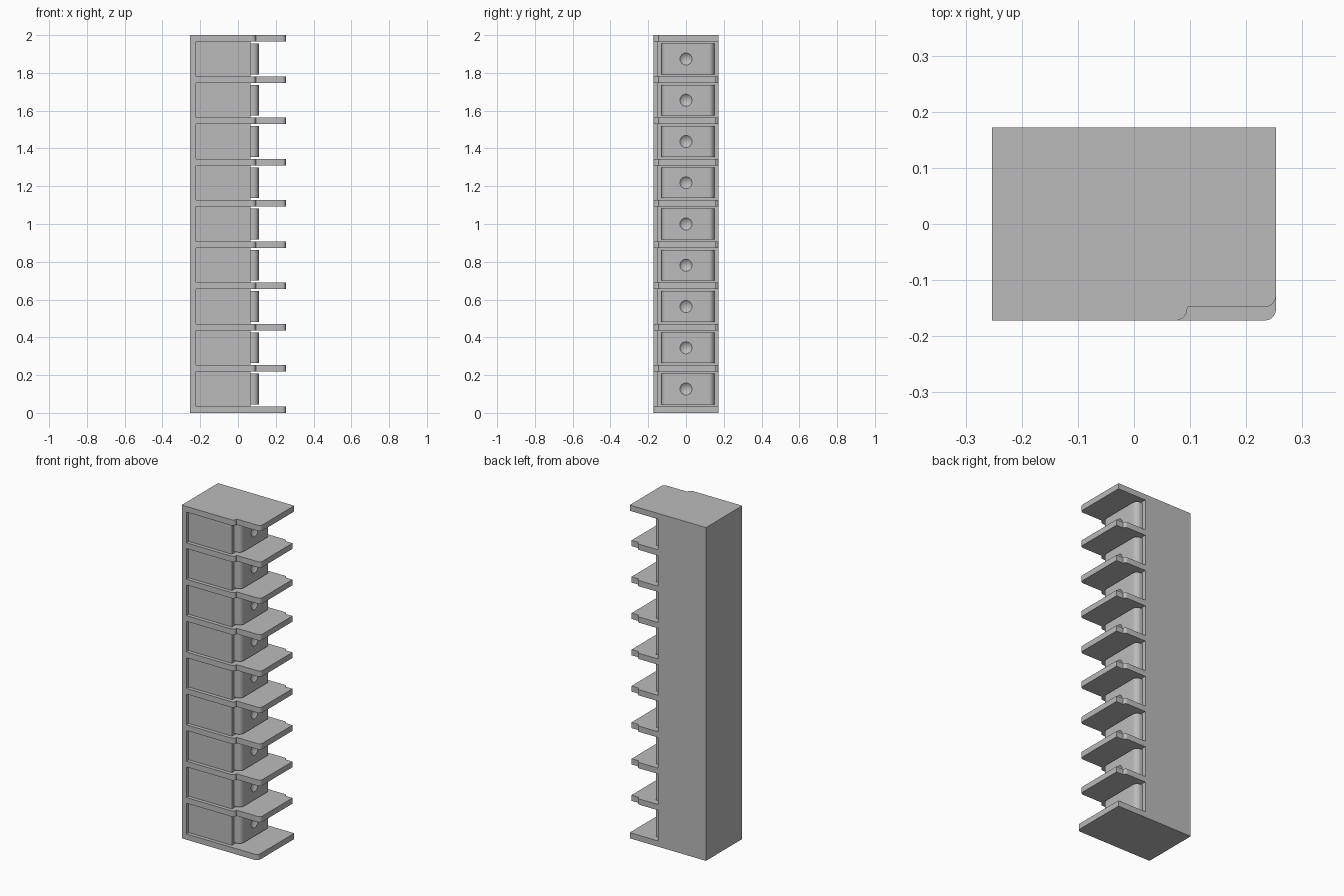
import bpy, bmesh, math
from mathutils import Matrix

if "Cube" in bpy.data.objects:
    bpy.data.objects.remove(bpy.data.objects["Cube"])

PITCH, THICK, BAYS = 0.2184, 0.0344, 9
X0, X1, Y0, Y1 = -0.253, 0.253, -0.172, 0.172

grey = bpy.data.materials.new("plain_grey")
grey.diffuse_color = (0.5, 0.5, 0.5, 1)
grey.use_nodes = True
grey.node_tree.nodes["Principled BSDF"].inputs["Base Color"].default_value = grey.diffuse_color


def arc(cx, cy, r, a0, a1, n=6):
    return [(cx + r * math.cos(math.radians(a0 + (a1 - a0) * i / n)),
             cy + r * math.sin(math.radians(a0 + (a1 - a0) * i / n))) for i in range(n + 1)]


def prism(bm, pts, z0, z1):
    """Closed upright prism from a counter-clockwise plan profile."""
    lo = [bm.verts.new((x, y, z0)) for x, y in pts]
    hi = [bm.verts.new((x, y, z1)) for x, y in pts]
    bm.faces.new(lo[::-1])
    bm.faces.new(hi)
    n = len(pts)
    for i in range(n):
        j = (i + 1) % n
        bm.faces.new((lo[i], lo[j], hi[j], hi[i]))


def make(name, bm):
    bmesh.ops.recalc_face_normals(bm, faces=bm.faces)
    me = bpy.data.meshes.new(name)
    bm.to_mesh(me)
    bm.free()
    me.materials.append(grey)
    ob = bpy.data.objects.new(name, me)
    bpy.context.collection.objects.link(ob)
    return ob


def combine(ob, other, op):
    mod = ob.modifiers.new("combine", 'BOOLEAN')
    mod.operation, mod.object, mod.solver = op, other, 'EXACT'
    bpy.ops.object.select_all(action='DESELECT')
    bpy.context.view_layer.objects.active = ob
    ob.select_set(True)
    bpy.ops.object.modifier_apply(modifier=mod.name)
    bpy.data.objects.remove(other)


def smooth(ob):
    bpy.ops.object.select_all(action='DESELECT')
    bpy.context.view_layer.objects.active = ob
    ob.select_set(True)
    bpy.ops.object.shade_smooth_by_angle(angle=math.radians(30))


# Housing: L-shaped core, its front lip forms the left frame of the recesses
bm = bmesh.new()
prism(bm, [(X0, Y0), (-0.222, Y0), (-0.222, -0.15), (0.065, -0.15), (0.065, Y1), (X0, Y1)],
      0, BAYS * PITCH + THICK)
housing = make("housing", bm)

# Divider fins: bottom is plain, others are stepped at the front, middle ones also at the back
front_step = arc(0.074, Y0 + 0.021, 0.021, -90, 0) + [(0.095, -0.148)] + arc(X1 - 0.02, -0.128, 0.02, -90, 0)
front_plain = arc(X1 - 0.02, Y0 + 0.02, 0.02, -90, 0)
back_step = [(X1, 0.155), (0.207, 0.155)] + arc(0.19, 0.156, 0.016, 5, 90)
back_plain = [(X1, Y1)]
bm = bmesh.new()
for k in range(BAYS + 1):
    front = front_plain if k == 0 else front_step
    back = back_step if 0 < k < BAYS else back_plain
    prism(bm, [(X0, Y0)] + front + back + [(X0, Y1)], k * PITCH, k * PITCH + THICK)
fins = make("divider_fins", bm)
combine(housing, fins, 'UNION')
smooth(housing)

# Rounded terminal blocks, one in each bay, with a conical dimple
block = [(0.065, -0.13)] + arc(0.08, -0.1, 0.03, -90, 0, 8) + arc(0.08, 0.12, 0.03, 0, 90, 8) + [(0.065, 0.15)]
bm, cones = bmesh.new(), bmesh.new()
for k in range(BAYS):
    z = k * PITCH
    prism(bm, block, z + THICK + 0.01, z + PITCH - 0.01)
    bmesh.ops.create_cone(cones, cap_ends=True, segments=24, radius1=0.043, radius2=0, depth=0.04,
                          matrix=Matrix.Translation((0.10, 0, z + (PITCH + THICK) / 2))
                          @ Matrix.Rotation(-math.pi / 2, 4, 'Y'))
blocks = make("terminal_blocks", bm)
dimples = make("dimple_cutter", cones)
dimples.hide_render = True
combine(blocks, dimples, 'DIFFERENCE')
smooth(blocks)
